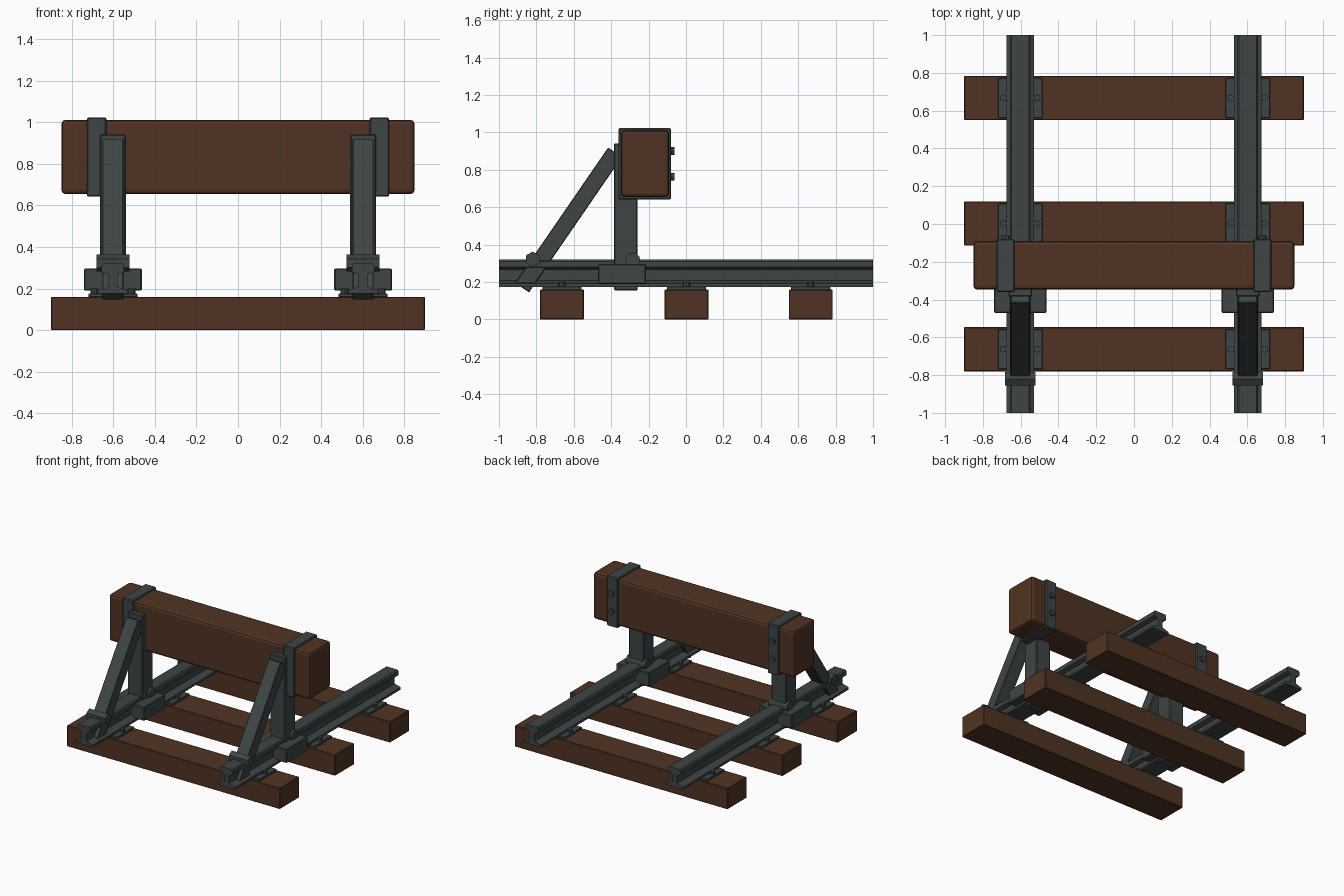
import bpy, bmesh, math
from mathutils import Matrix

if "Cube" in bpy.data.objects:
    bpy.data.objects.remove(bpy.data.objects["Cube"])


def material(name, col):
    m = bpy.data.materials.new(name)
    m.diffuse_color = (*col, 1)
    m.use_nodes = True
    m.node_tree.nodes["Principled BSDF"].inputs["Base Color"].default_value = m.diffuse_color
    return m


WOOD = material("dark_wood", (0.080, 0.034, 0.017))
METAL = material("grey_metal", (0.050, 0.058, 0.058))


def finish(name, bm, mat, bevel=0, segments=1):
    if bevel:
        bmesh.ops.bevel(bm, geom=bm.edges[:], offset=bevel, segments=segments,
                        profile=0.5, affect='EDGES')
    bmesh.ops.recalc_face_normals(bm, faces=bm.faces)
    me = bpy.data.meshes.new(name)
    bm.to_mesh(me)
    bm.free()
    me.materials.append(mat)
    ob = bpy.data.objects.new(name, me)
    bpy.context.collection.objects.link(ob)
    return ob


def box(name, x, y, z, mat, bevel=0, segments=1):
    """Box from (min, max) ranges."""
    bm = bmesh.new()
    bmesh.ops.create_cube(bm, size=1)
    for v in bm.verts:
        v.co = [r[0] + (c + 0.5) * (r[1] - r[0]) for r, c in zip((x, y, z), v.co)]
    return finish(name, bm, mat, bevel, segments)


def rod(name, loc, radius, length, axis, sides, mat=METAL):
    bm = bmesh.new()
    bmesh.ops.create_cone(bm, cap_ends=True, segments=sides, radius1=radius,
                          radius2=radius, depth=length)
    rot = {'X': Matrix.Rotation(math.pi / 2, 4, 'Y'),
           'Y': Matrix.Rotation(math.pi / 2, 4, 'X'),
           'Z': Matrix.Identity(4)}[axis]
    if axis == 'X':  # flat side up
        rot = Matrix.Rotation(math.pi / 2, 4, 'X') @ rot
    bmesh.ops.transform(bm, matrix=Matrix.Translation(loc) @ rot, verts=bm.verts)
    return finish(name, bm, mat)


# Sleepers
SLEEPERS = (-0.663, 0.003, 0.667)
for y in SLEEPERS:
    box("sleeper", (-0.9, 0.9), (y - 0.117, y + 0.117), (0, 0.16), WOOD, 0.004)

# Buffer beam
box("buffer_beam", (-0.85, 0.85), (-0.348, -0.09), (0.654, 1.012), WOOD, 0.02, 2)

# Half of the rail cross-section, from bottom to top
HALF = [(0.073, 0.175), (0.073, 0.192), (0.022, 0.208), (0.022, 0.268),
        (0.054, 0.280), (0.054, 0.311), (0.046, 0.320)]

for s in (-1, 1):
    cx = 0.602 * s

    # Rail
    bm = bmesh.new()
    pts = HALF + [(-x, z) for x, z in reversed(HALF)]
    face = bm.faces.new([bm.verts.new((cx + x, -1, z)) for x, z in pts])
    ext = bmesh.ops.extrude_face_region(bm, geom=[face], use_keep_orig=True)
    for v in ext['geom']:
        if isinstance(v, bmesh.types.BMVert):
            v.co.y = 1
    finish("rail", bm, METAL)

    # Rail plates and their bolts
    for y in SLEEPERS:
        box("rail_plate", (cx - 0.118, cx + 0.118), (y - 0.105, y + 0.105),
            (0.158, 0.176), METAL, 0.003)
        for dx in (-0.09, 0.09):
            rod("plate_bolt", (cx + dx, y, 0.183), 0.018, 0.034, 'Z', 8)

    # Upright post
    box("post", (cx - 0.063, cx + 0.063), (-0.385, -0.258), (0.155, 0.942), METAL, 0.006)

    # Clamp around the rail at the post foot, with its pin
    box("post_clamp", (cx - 0.139, cx + 0.139), (-0.47, -0.215), (0.19, 0.296), METAL, 0.005)
    rod("post_pin", (cx, -0.285, 0.318), 0.04, 0.16, 'X', 12)

    # Sloping brace
    bm = bmesh.new()
    bmesh.ops.create_cube(bm, size=1)
    bmesh.ops.scale(bm, vec=(0.102, 0.09, 0.878), verts=bm.verts)
    bmesh.ops.transform(bm, verts=bm.verts,
                        matrix=Matrix.Translation((cx, -0.628, 0.532))
                        @ Matrix.Rotation(math.radians(-34.5), 4, 'X'))
    finish("brace", bm, METAL, 0.004)

    # Hexagonal bar at the brace foot
    rod("brace_bar", (cx, -0.82, 0.322), 0.041, 0.16, 'X', 6)

    # Strap around the beam with bolts at the back
    sx = 0.68 * s
    box("beam_strap", (sx - 0.047, sx + 0.047), (-0.36, -0.08), (0.642, 1.023), METAL, 0.006)
    for z in (0.9, 0.763):
        rod("strap_bolt", (sx, -0.075, z), 0.021, 0.028, 'Y', 8)
